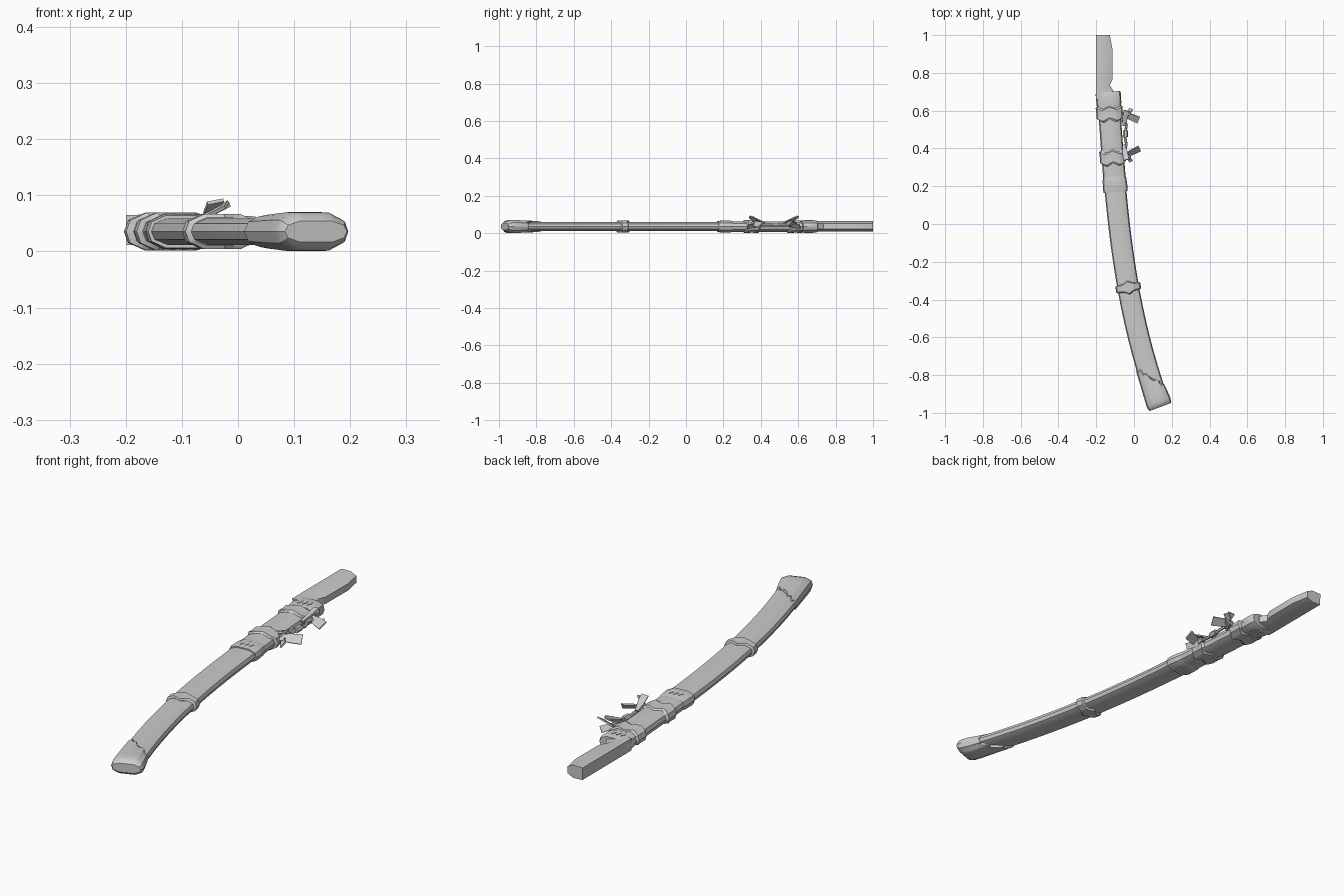
import bpy, bmesh, math
from mathutils import Vector

if "Cube" in bpy.data.objects:
    bpy.data.objects.remove(bpy.data.objects["Cube"])

mat = bpy.data.materials.new("plain grey")
mat.diffuse_color = (0.6, 0.6, 0.6, 1)
mat.use_nodes = True
mat.node_tree.nodes["Principled BSDF"].inputs["Base Color"].default_value = mat.diffuse_color
MID_Z = 0.0355

# Centre line of the curved scabbard: x as a smooth function of y
KNOTS = [(0.7, -0.137), (0.2, -0.10), (-0.34, -0.03), (-0.95, 0.132)]

def cx(y):
    total = 0
    for i, (yi, xi) in enumerate(KNOTS):
        term = xi
        for j, (yj, _) in enumerate(KNOTS):
            if i != j:
                term *= (y - yj) / (yi - yj)
        total += term
    return total

def place(y, u, z, along=0):
    """Point at sideways offset u and shift along from the centre line."""
    t = Vector(((cx(y + .01) - cx(y - .01)), .02, 0)).normalized()
    side = Vector((t.y, -t.x, 0))
    return Vector((cx(y), y, MID_Z + z)) + side * u + t * along

def make(name, verts, faces, smooth=True):
    me = bpy.data.meshes.new(name)
    me.from_pydata([tuple(v) for v in verts], [], faces)
    bm = bmesh.new()
    bm.from_mesh(me)
    bmesh.ops.recalc_face_normals(bm, faces=bm.faces)
    bm.to_mesh(me)
    bm.free()
    ob = bpy.data.objects.new(name, me)
    bpy.context.collection.objects.link(ob)
    me.materials.append(mat)
    if smooth:
        bpy.ops.object.select_all(action='DESELECT')
        ob.select_set(True)
        bpy.context.view_layer.objects.active = ob
        bpy.ops.object.shade_smooth_by_angle(angle=math.radians(35))
    return ob

def loft(name, rings):
    n = len(rings[0])
    faces = [(r * n + i, r * n + (i + 1) % n, (r + 1) * n + (i + 1) % n, (r + 1) * n + i)
             for r in range(len(rings) - 1) for i in range(n)]
    faces += [tuple(range(n)), tuple(range((len(rings) - 1) * n, len(rings) * n))]
    return make(name, [v for r in rings for v in r], faces)

# Ten-sided flattened section shared by body and fittings
HALF = [(1, 0), (.9, .6), (.5, 1), (-.5, 1), (-.9, .6)]
SECTION = HALF + [(-a, -b) for a, b in HALF]

def subdivide(sec, k):
    return [(a[0] + (b[0] - a[0]) * i / k, a[1] + (b[1] - a[1]) * i / k)
            for a, b in zip(sec, sec[1:] + sec[:1]) for i in range(k)]

def sweep(name, stations, sec=SECTION, wave=lambda i, u: 0):
    """Stations are (y, half width, half height)."""
    return loft(name, [[place(y, u * w, v * h, wave(i, u)) for u, v in sec]
                       for i, (y, w, h) in enumerate(stations)])

# Scabbard body
sweep("scabbard_body", [(.2 - .08 * i, .0575, .0235) for i in range(14)] + [(-.9, .055, .0235)])

# Thicker sleeve near the mouth, with collars at both ends
sweep("mouth_sleeve", [(.69, .06, .028), (.55, .059, .028), (.4, .059, .028), (.18, .06, .028)])
sweep("mouth_collar", [(.70, .062, .029), (.692, .067, .032), (.64, .066, .032), (.615, .062, .03)])
sweep("lower_collar", [(.25, .06, .028), (.235, .063, .031), (.185, .066, .031), (.17, .063, .029)])

# Wavy bands that hold the cord
fine = subdivide(SECTION, 4)
ripple = lambda i, u: .008 * math.cos(u * 6)
for name, y, w in (("upper_band", .583, .072), ("lower_band", .35, .070)):
    sweep(name, [(y + .036, .06, .028), (y + .028, w, .0335), (y, w - .002, .0325),
                 (y - .028, w, .034), (y - .036, .06, .028)], fine, ripple)

# Ring halfway down, with a pointed centre
point = lambda i, u: (1 if i < 2 else -1) * .016 * max(0, 1 - abs(u) * 2.5)
sweep("middle_ring", [(-.317, .058, .025), (-.321, .067, .031),
                      (-.352, .067, .031), (-.357, .058, .025)], fine, point)

# End cap with a stepped, slanting edge
def stepped(i, u):
    if i > 1:
        return 0
    s = (u + 1) / 2
    return -.125 * s + (.012 if int(s * 9.99) % 2 else -.006)
sweep("end_cap", [(-.752, .056, .025), (-.755, .061, .0295), (-.91, .065, .0345),
                  (-.945, .067, .034), (-.96, .065, .029), (-.969, .059, .019)], fine, stepped)

# Straight grip: flat spine on the left, bevelled edge on the right
def grip(y, xr):
    return [Vector((x, y, z)) for x, z in
            ((-.199, .012), (-.2, .065), (-.155, .066), (xr, .053), (xr, .023), (-.155, .010))]
loft("grip", [grip(y, x) for y, x in ((.66, -.11), (.705, -.108), (.735, -.128),
                                      (.765, -.114), (.92, -.113), (1.0, -.128))])

# Thin diamond ornaments on the top and bottom of the sleeve
for side, label in ((1, "top"), (-1, "bottom")):
    for yy in (.21, .655):
        for k in (-1, 0, 1):
            z0 = .031 if yy < .5 else .0325
            outline = [(.011, 0), (0, .022), (-.011, 0), (0, -.022)]
            loft(f"{label}_diamond", [[place(yy, k * .021 + a, side * (z0 + dz), b)
                                      for a, b in outline] for dz in (-.004, .0015)])

# Flat ribbon ends, widening towards the tip
def ribbon(name, p, q, w0, w1, across):
    p, q = Vector(p), Vector(q)
    a = Vector(across)
    a = (a - (q - p).normalized() * a.dot((q - p).normalized())).normalized()
    n = (q - p).cross(a).normalized() * .003
    loft(name, [[c + a * w + n, c - a * w + n, c - a * w - n, c + a * w - n]
                for c, w in ((p, w0), ((p + q) / 2, w1 * .9), (q, w1))])

flip = lambda p, m: (p[0], .47 + m * (p[1] - .47), p[2])
for m, label in ((1, "upper"), (-1, "lower")):
    for part, p, q, w0, w1, ac in (
            ("side_ribbon", (-.06, .585, .05), (.025, .55, .048), .01, .021, (.4, 1, .7)),
            ("raised_ribbon", (-.055, .52, .055), (-.04, .60, .089), .006, .015, (1, 0, .3)),
            ("short_ribbon", (-.065, .565, .06), (-.02, .59, .084), .006, .012, (.2, 1, .4)),
            ("hanging_ribbon", (-.06, .54, .045), (-.015, .61, .035), .008, .014, (1, 0, 1))):
        if m < 0 and part == "side_ribbon":
            q = (.03, .54, .046)
        ribbon(f"{label}_{part}", flip(p, m), flip(q, m), w0, w1, ac)
    # Knot where the ribbons meet
    c = Vector(flip((-.052, .56, .05), m))
    loft(f"{label}_knot", [[c + Vector((r * math.cos(a), d, r * math.sin(a)))
                            for a in (math.tau * i / 8 for i in range(8))]
                           for d, r in ((-.02, .008), (-.008, .015), (.008, .015), (.02, .008))])

# Cord between the bands, with a bead in the middle
pts = [(-.05, .56, .05), (-.04, .52, .04), (-.05, .47, .043), (-.04, .42, .04), (-.05, .38, .05)]
loft("cord", [[Vector(p) + Vector((.007 * math.cos(a), 0, .007 * math.sin(a)))
               for a in (math.tau * i / 6 for i in range(6))] for p in pts])
loft("cord_bead", [[Vector((-.044 + .013 * math.cos(a), y, .043 + .013 * math.sin(a)))
                    for a in (math.tau * i / 6 for i in range(6))] for y in (.46, .495)])
